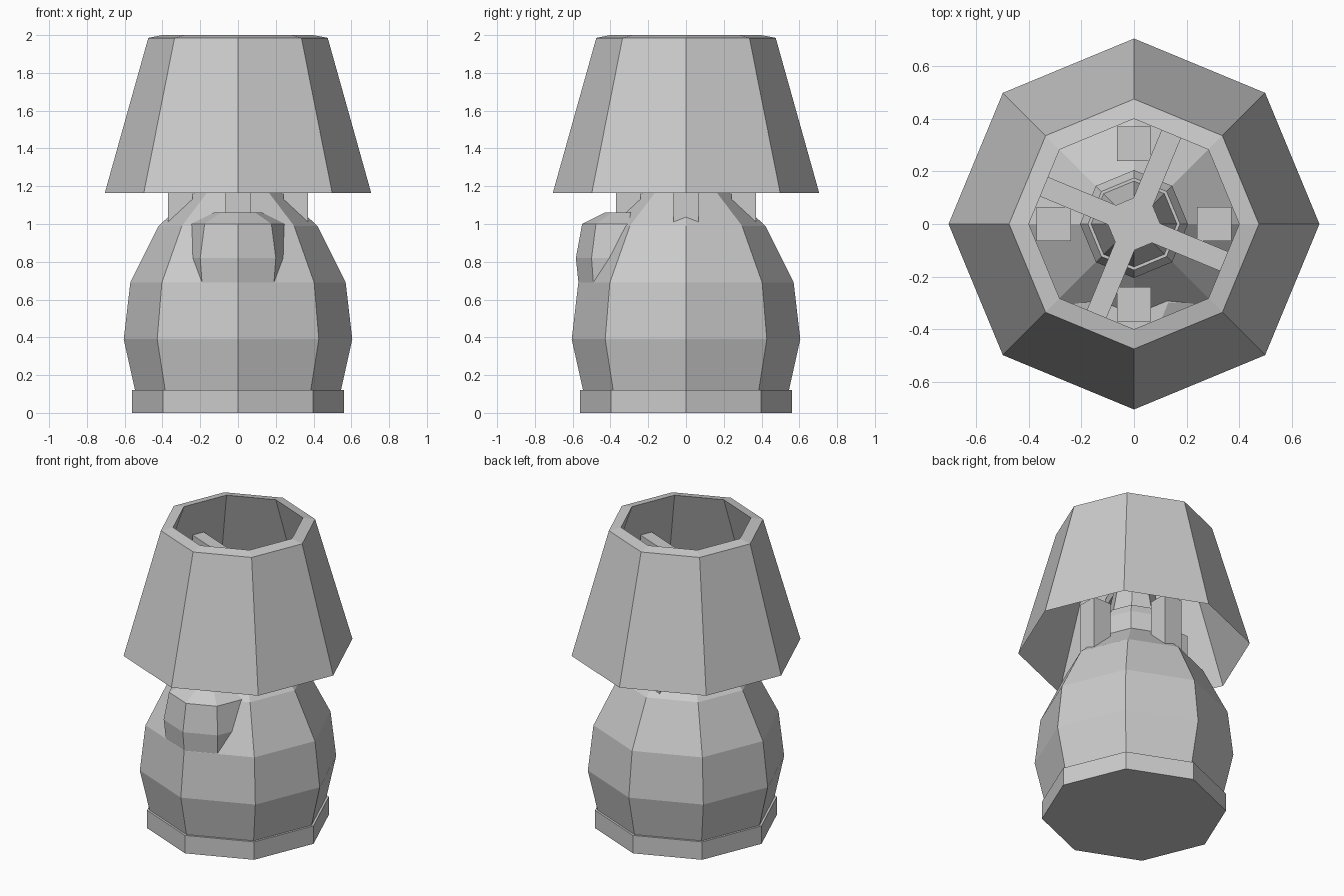
import bpy, bmesh, math

if "Cube" in bpy.data.objects:
    bpy.data.objects.remove(bpy.data.objects["Cube"])

N = 8  # octagonal low-poly sections


def lathe(name, profile, centre=(0, 0), caps=True, closed=False):
    """Spin an (r, z) profile into an eight-sided object."""
    bm = bmesh.new()
    rings = [[bm.verts.new((centre[0] + r * math.cos(2 * math.pi * i / N),
                            centre[1] + r * math.sin(2 * math.pi * i / N), z))
              for i in range(N)] for r, z in profile]
    pairs = list(zip(rings, rings[1:]))
    if closed:
        pairs.append((rings[-1], rings[0]))
    for a, b in pairs:
        for i in range(N):
            j = (i + 1) % N
            bm.faces.new((a[i], a[j], b[j], b[i]))
    if caps and not closed:
        bm.faces.new(rings[0][::-1])
        bm.faces.new(rings[-1])
    bmesh.ops.recalc_face_normals(bm, faces=bm.faces)
    mesh = bpy.data.meshes.new(name)
    bm.to_mesh(mesh)
    bm.free()
    ob = bpy.data.objects.new(name, mesh)
    bpy.context.collection.objects.link(ob)
    return ob


def box(name, centre, size, angle=0):
    """Box whose centre is turned about the lamp axis by angle."""
    x, y, z = centre
    c, s = math.cos(angle), math.sin(angle)
    bpy.ops.mesh.primitive_cube_add(size=1, location=(x * c - y * s, x * s + y * c, z),
                                    rotation=(0, 0, angle))
    ob = bpy.context.object
    ob.name = name
    ob.scale = size
    return ob


# Foot disc
lathe("base", [(0.56, 0.0), (0.56, 0.12)])

# Rounded lamp body tapering up to the neck
lathe("body", [(0.545, 0.12), (0.605, 0.39), (0.57, 0.69), (0.42, 0.99), (0.205, 1.19)])

# Collar and bulb stem inside the shade
lathe("neck", [(0.205, 1.15), (0.205, 1.31), (0.175, 1.37)])
lathe("stem", [(0.165, 1.36), (0.10, 1.69)])

# Bulge on the front
lathe("front_bulge", [(0.26, 0.60), (0.283, 0.82), (0.25, 1.0), (0.13, 1.06)], centre=(0, -0.30))

# Lampshade: wedge-shaped wall with a bevelled top rim
lathe("shade", [(0.705, 1.165), (0.475, 1.985), (0.40, 2.0)], closed=True)

# Hub and four arms holding the shade
lathe("hub", [(0.10, 1.69), (0.10, 1.75)])
for k in range(4):
    a = math.radians(-22.5 + 90 * k)
    box("shade_arm", (0.225, 0, 1.72), (0.45, 0.08, 0.06), a)
    # Square posts around the neck
    box("post", (0.305, 0, 1.175), (0.13, 0.13, 0.37), math.radians(90 * k))
